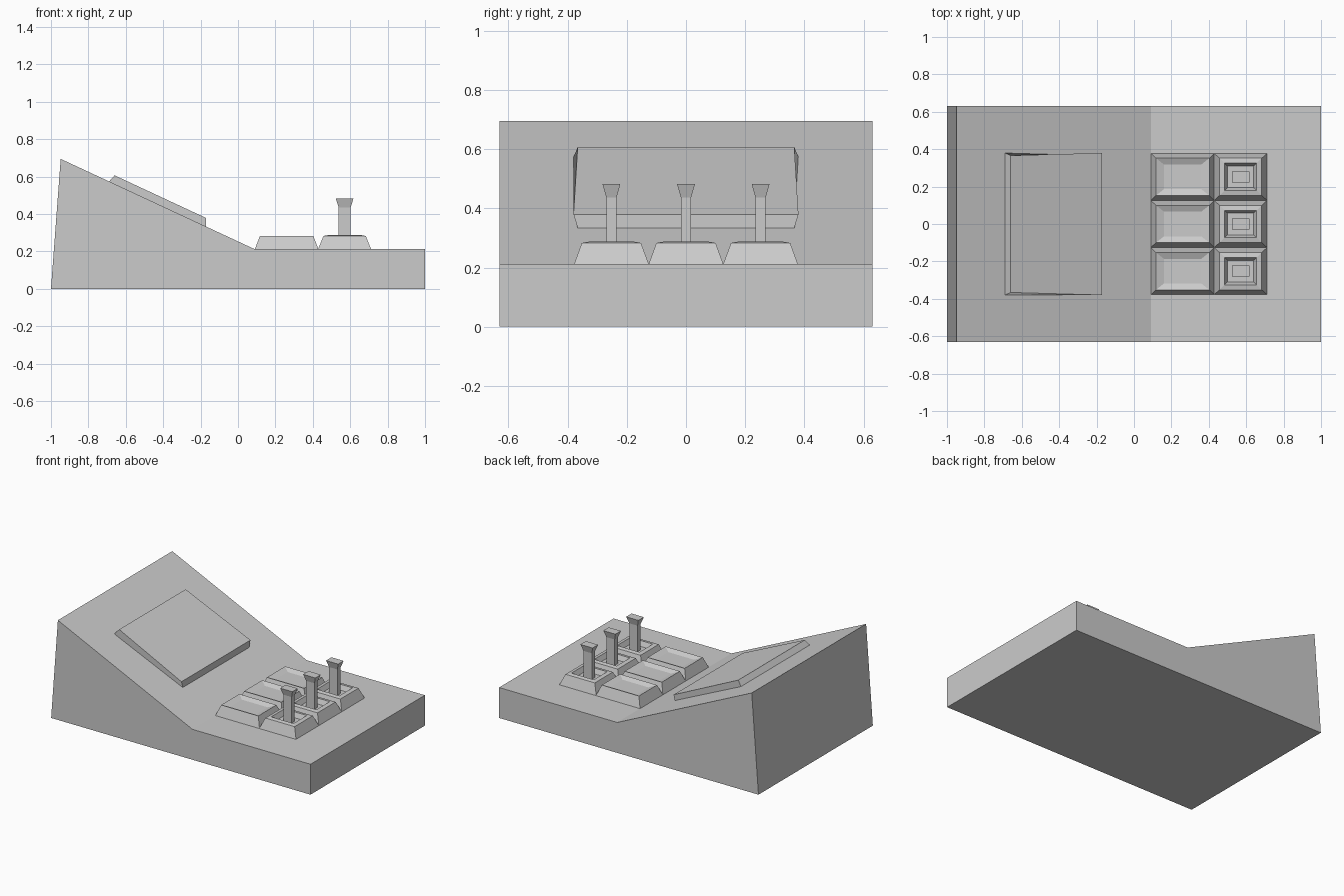
import bpy

if "Cube" in bpy.data.objects:
    bpy.data.objects.remove(bpy.data.objects["Cube"])


def make_mesh(name, verts, faces):
    mesh = bpy.data.meshes.new(name)
    mesh.from_pydata(verts, [], faces)
    mesh.update()
    ob = bpy.data.objects.new(name, mesh)
    bpy.context.collection.objects.link(ob)
    return ob


def loft(name, rings):
    """Skin closed rings of equal length, counter-clockwise from above, and cap both ends."""
    n = len(rings[0])
    faces = [tuple(reversed(range(n)))]
    for r in range(len(rings) - 1):
        a, b = r * n, (r + 1) * n
        faces += [(a + i, a + (i + 1) % n, b + (i + 1) % n, b + i) for i in range(n)]
    last = (len(rings) - 1) * n
    faces.append(tuple(range(last, last + n)))
    return make_mesh(name, [p for ring in rings for p in ring], faces)


def rect(cx, cy, hx, hy, z):
    return [(cx - hx, cy - hy, z), (cx + hx, cy - hy, z),
            (cx + hx, cy + hy, z), (cx - hx, cy + hy, z)]


def rect_loft(name, cx, cy, levels):
    return loft(name, [rect(cx, cy, hx, hy, z) for hx, hy, z in levels])


# Console body: side profile swept across the width
profile = [(-1, 0), (1, 0), (1, 0.212), (0.09, 0.212), (-0.948, 0.695)]
loft("console_body", [[(x, y, z) for x, z in profile] for y in (0.63, -0.63)])

# Raised screen panel on the slope
loft("screen_panel", [
    [(-0.69, -0.38, 0.573), (-0.17, -0.365, 0.331), (-0.17, 0.365, 0.331), (-0.69, 0.38, 0.573)],
    [(-0.66, -0.366, 0.607), (-0.17, -0.38, 0.379), (-0.17, 0.38, 0.379), (-0.66, 0.366, 0.607)],
])

for row, cy in enumerate((-0.252, 0, 0.252), 1):
    # Wide push button with a shallow dished top
    rect_loft(f"button_{row}", 0.26, cy, [
        (0.17, 0.126, 0.212), (0.143, 0.1, 0.283), (0.1, 0.066, 0.268)])

    # Switch base with a recessed socket
    rect_loft(f"switch_base_{row}", 0.57, cy, [
        (0.142, 0.126, 0.212), (0.113, 0.1, 0.283), (0.086, 0.073, 0.288),
        (0.07, 0.058, 0.255)])

    # Lever with a flared head
    rect_loft(f"switch_lever_{row}", 0.57, cy, [
        (0.032, 0.017, 0.25), (0.032, 0.017, 0.436), (0.047, 0.03, 0.482)])
